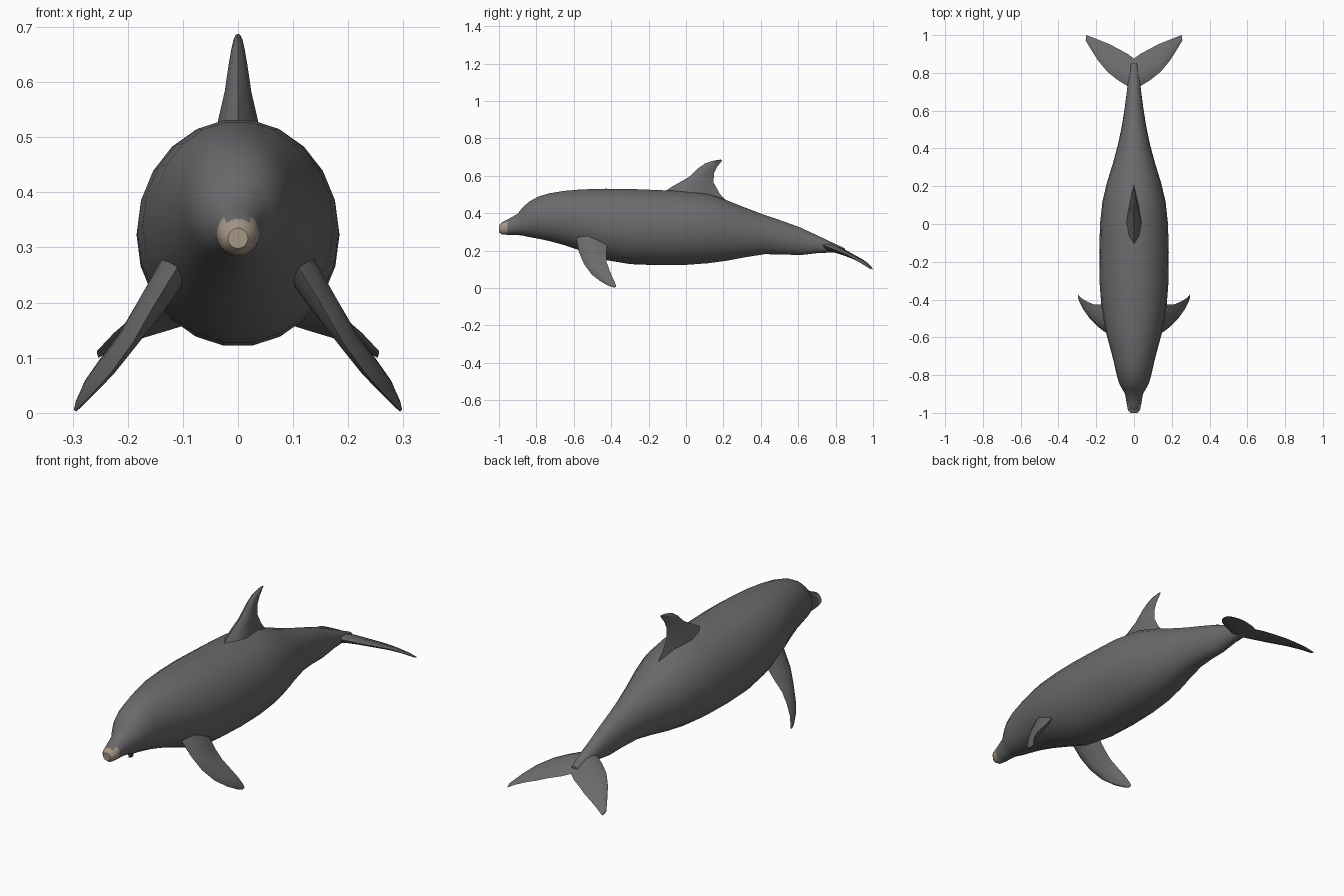
import bpy, bmesh, math
from mathutils import Vector


def material(name, rgb):
    m = bpy.data.materials.new(name)
    m.diffuse_color = (*rgb, 1)
    return m


grey = material("slate grey skin", (0.145, 0.145, 0.152))
tan = material("pale tan beak tip", (0.38, 0.31, 0.24))


def loft(name, rings, mats, angle=35):
    """Skin a list of closed rings and cap both ends."""
    bm = bmesh.new()
    loops = [[bm.verts.new(p) for p in r] for r in rings]
    n = len(loops[0])
    for a, b in zip(loops, loops[1:]):
        for i in range(n):
            j = (i + 1) % n
            bm.faces.new((a[i], a[j], b[j], b[i]))
    bm.faces.new(loops[0])
    bm.faces.new(loops[-1])
    bmesh.ops.recalc_face_normals(bm, faces=bm.faces)
    me = bpy.data.meshes.new(name)
    bm.to_mesh(me)
    bm.free()
    for m in mats:
        me.materials.append(m)
    ob = bpy.data.objects.new(name, me)
    bpy.context.collection.objects.link(ob)
    bpy.ops.object.select_all(action='DESELECT')
    ob.select_set(True)
    bpy.context.view_layer.objects.active = ob
    bpy.ops.object.shade_smooth_by_angle(angle=math.radians(angle))
    return ob


def fin(name, sections, axis, mirror=False):
    """Loft lens-shaped sections: (leading point, trailing point, half thickness)."""
    axis = Vector(axis).normalized()
    rings = []
    for lead, trail, t in sections:
        a, b = Vector(lead), Vector(trail)
        prof = [(0, 0), (0.12, 0.65), (0.35, 1), (0.7, 0.6), (1, 0),
                (0.7, -0.6), (0.35, -1), (0.12, -0.65)]
        rings.append([a.lerp(b, u) + axis * t * v for u, v in prof])
    loft(name, rings, [grey])
    if mirror:
        flipped = [[Vector((-p.x, p.y, p.z)) for p in r] for r in rings]
        loft(name + "_left", flipped, [grey])


# Body: y, top z, bottom z, half width
body_stations = [
    (-1.0, 0.335, 0.298, 0.018), (-0.985, 0.352, 0.287, 0.032),
    (-0.955, 0.366, 0.284, 0.038), (-0.90, 0.398, 0.283, 0.047),
    (-0.875, 0.43, 0.280, 0.062), (-0.84, 0.462, 0.272, 0.08),
    (-0.79, 0.49, 0.263, 0.094), (-0.73, 0.508, 0.25, 0.107),
    (-0.65, 0.521, 0.228, 0.128), (-0.56, 0.529, 0.197, 0.152),
    (-0.43, 0.533, 0.148, 0.173), (-0.3, 0.532, 0.126, 0.183),
    (-0.15, 0.526, 0.12, 0.184), (0.0, 0.52, 0.122, 0.18),
    (0.12, 0.505, 0.131, 0.167), (0.22, 0.47, 0.145, 0.143),
    (0.32, 0.43, 0.164, 0.112), (0.42, 0.392, 0.18, 0.085),
    (0.52, 0.358, 0.179, 0.064), (0.61, 0.325, 0.175, 0.05),
    (0.70, 0.283, 0.186, 0.038), (0.78, 0.245, 0.19, 0.03),
    (0.85, 0.212, 0.184, 0.018)]
N = 22
rings = []
for y, top, bot, w in body_stations:
    mid, h = (top + bot) / 2, (top - bot) / 2
    rings.append([(w * math.cos(2 * math.pi * i / N), y,
                   mid + h * math.sin(2 * math.pi * i / N)) for i in range(N)])
body = loft("body", rings, [grey, tan], 40)
# Pale beak tip, lower on the sides than the snout ridge
for p in body.data.polygons:
    if p.center.y < -0.965 and p.center.z < 0.352:
        p.material_index = 1

# Dorsal fin
fin("dorsal_fin", [
    ((0, -0.14, 0.50), (0, 0.24, 0.44), 0.046),
    ((0, -0.07, 0.545), (0, 0.18, 0.505), 0.036),
    ((0, 0.015, 0.593), (0, 0.147, 0.565), 0.024),
    ((0, 0.065, 0.640), (0, 0.150, 0.615), 0.017),
    ((0, 0.105, 0.668), (0, 0.164, 0.645), 0.012),
    ((0, 0.15, 0.682), (0, 0.184, 0.67), 0.008),
    ((0, 0.186, 0.687), (0, 0.194, 0.682), 0.004)], (1, 0, 0))

# Pectoral flippers
fin("flipper", [
    ((0.10, -0.59, 0.28), (0.12, -0.42, 0.26), 0.03),
    ((0.155, -0.572, 0.19), (0.175, -0.425, 0.185), 0.024),
    ((0.19, -0.545, 0.128), (0.215, -0.425, 0.14), 0.018),
    ((0.23, -0.505, 0.073), (0.25, -0.41, 0.098), 0.014),
    ((0.265, -0.455, 0.034), (0.278, -0.393, 0.058), 0.01),
    ((0.288, -0.41, 0.01), (0.292, -0.378, 0.025), 0.006),
    ((0.295, -0.385, 0.003), (0.296, -0.373, 0.008), 0.003)],
    (0.83, 0.1, 0.55), True)

# Tail flukes
fin("fluke", [
    ((-0.004, 0.70, 0.236), (-0.004, 0.872, 0.187), 0.024),
    ((0.035, 0.73, 0.230), (0.035, 0.902, 0.175), 0.02),
    ((0.09, 0.765, 0.216), (0.08, 0.925, 0.164), 0.015),
    ((0.14, 0.805, 0.20), (0.125, 0.95, 0.15), 0.012),
    ((0.19, 0.865, 0.175), (0.175, 0.97, 0.135), 0.009),
    ((0.225, 0.92, 0.145), (0.22, 0.988, 0.118), 0.006),
    ((0.256, 0.972, 0.112), (0.253, 1.0, 0.10), 0.003)],
    (0, 0.35, 0.94), True)
